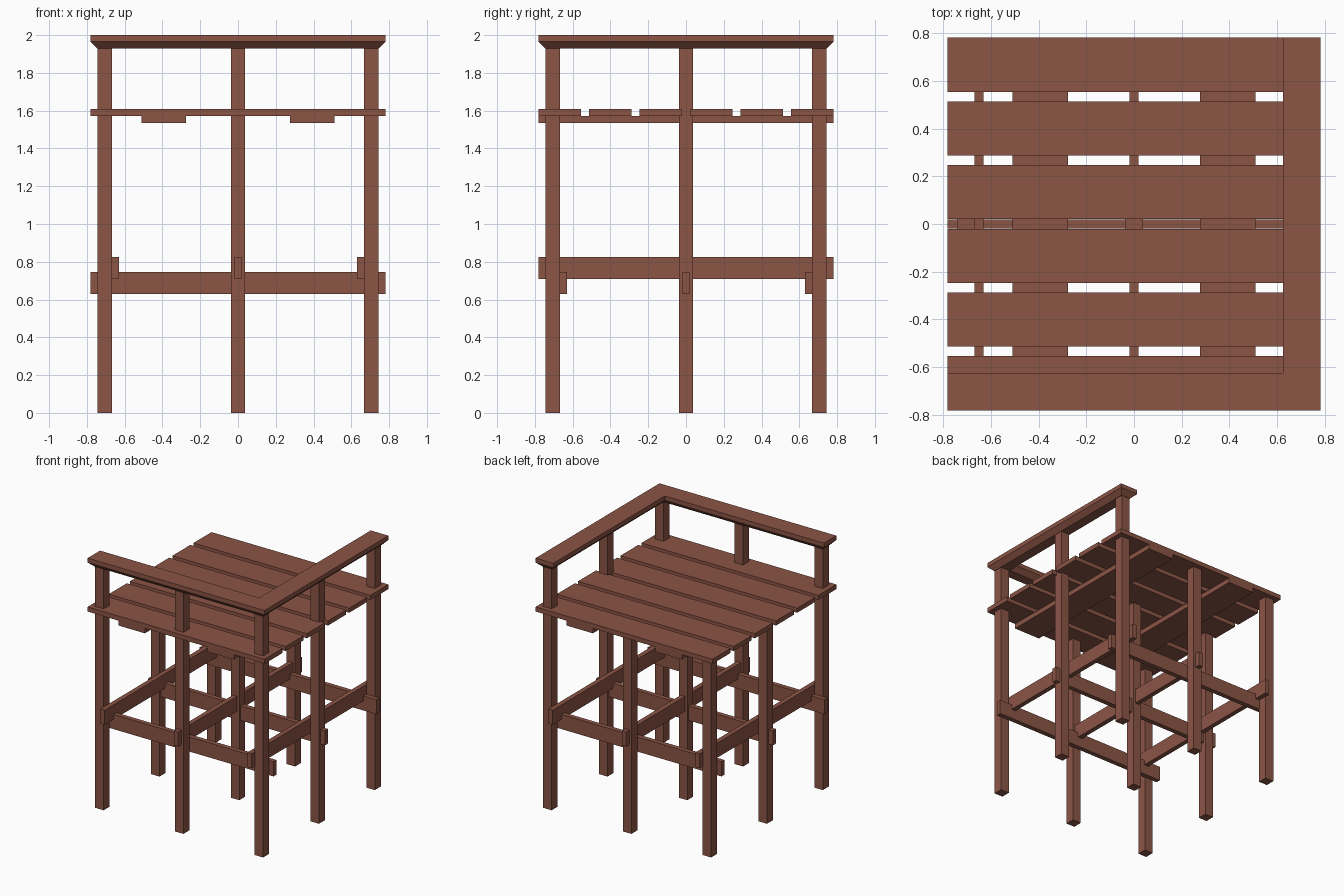
import bpy, bmesh

if "Cube" in bpy.data.objects:
    bpy.data.objects.remove(bpy.data.objects["Cube"])

wood = bpy.data.materials.new("red_brown_wood")
wood.diffuse_color = (0.26, 0.09, 0.06, 1)
wood.use_nodes = True
wood.node_tree.nodes["Principled BSDF"].inputs["Base Color"].default_value = wood.diffuse_color


def add_object(name, bm):
    bmesh.ops.recalc_face_normals(bm, faces=bm.faces)
    mesh = bpy.data.meshes.new(name)
    bm.to_mesh(mesh)
    bm.free()
    mesh.materials.append(wood)
    obj = bpy.data.objects.new(name, mesh)
    bpy.context.collection.objects.link(obj)
    return obj


def box(name, x0, x1, y0, y1, z0, z1):
    bm = bmesh.new()
    bmesh.ops.create_cube(bm, size=1)
    for v in bm.verts:
        v.co = (x1 if v.co.x > 0 else x0, y1 if v.co.y > 0 else y0, z1 if v.co.z > 0 else z0)
    return add_object(name, bm)


HALF = 0.782          # half width of the platform
POST = 0.0375         # half width of a post
DECK, DECK_TOP = 1.573, 1.61
RAIL_LOW, RAIL_MID = 1.928, 1.965

# Nine posts; those along the front and right carry the handrail
for x in (-0.705, 0, 0.705):
    for y in (-0.705, 0, 0.705):
        tall = y < -0.5 or x > 0.5
        box("rail_post" if tall else "deck_post", x - POST, x + POST, y - POST, y + POST,
            0, RAIL_LOW if tall else DECK)

# Lower braces, crossing and notched into each other
for c in (-0.65, 0, 0.65):
    box("long_brace", -HALF, HALF, c - 0.019, c + 0.019, 0.63, 0.747)
    box("cross_brace", c - 0.019, c + 0.019, -HALF, HALF, 0.708, 0.825)

# Flat joists under the deck
for c in (-0.393, 0.393):
    box("deck_joist", c - 0.117, c + 0.117, -HALF, HALF, 1.534, DECK)

# Deck planks with narrow gaps
pitch, gap = (2 * HALF + 0.04) / 6, 0.04
for i in range(6):
    y = -HALF + i * pitch
    box("deck_plank", -HALF, HALF, y, y + pitch - gap, DECK, DECK_TOP)


# L-shaped handrail with chamfered underside
def l_outline(inset):
    o, n = HALF - inset, 0.626 + inset
    return [(-o, -o), (o, -o), (o, o), (n, o), (n, -n), (-o, -n)]


bm = bmesh.new()
rings = [[bm.verts.new((x, y, z)) for x, y in l_outline(inset)]
         for inset, z in ((0.037, RAIL_LOW), (0, RAIL_MID), (0, 2.0))]
bm.faces.new(rings[0])
bm.faces.new(rings[2])
for low, high in zip(rings, rings[1:]):
    for i in range(6):
        j = (i + 1) % 6
        bm.faces.new((low[i], low[j], high[j], high[i]))
add_object("handrail", bm)
